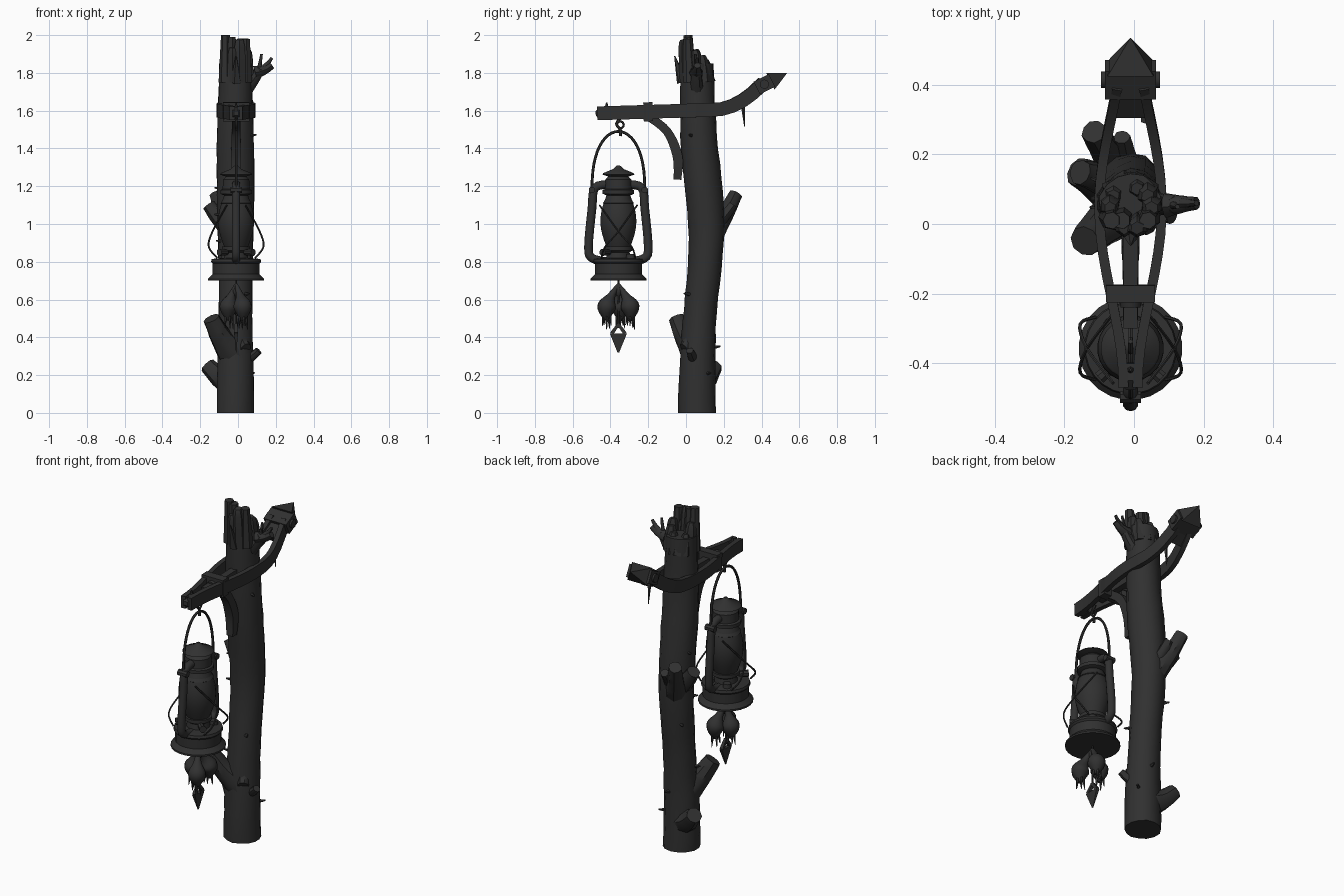
import bpy, bmesh, math, random
from mathutils import Vector

random.seed(4)
if "Cube" in bpy.data.objects:
    bpy.data.objects.remove(bpy.data.objects["Cube"])

# One flat colour for everything
charcoal = bpy.data.materials.new("charcoal")
charcoal.use_nodes = True
colour = (.03, .03, .03, 1)
charcoal.diffuse_color = colour
shader = next(node for node in charcoal.node_tree.nodes if node.type == "BSDF_PRINCIPLED")
shader.inputs["Base Color"].default_value = colour
shader.inputs["Roughness"].default_value = .8

parts = []
middle = -.01
UP, ACROSS = Vector((0, 0, 1)), Vector((0, 1, 0))


def smooth_path(points, steps):
    """Interpolate smoothly through the given vectors."""
    result = []
    for i in range(len(points) - 1):
        before, start, end = points[max(i - 1, 0)], points[i], points[i + 1]
        after = points[min(i + 2, len(points) - 1)]
        for step in range(steps):
            t = step / steps
            leave, arrive = (end - before) / 2, (after - start) / 2
            bend = (end - start) * 3 - leave * 2 - arrive
            twist = (start - end) * 2 + leave + arrive
            result.append(start + leave * t + bend * t * t + twist * t * t * t)
    return result + [points[-1]]


def loft(name, path, radii, sides=8, steps=3, squash=1, rough=0):
    """Sweep a section along a path; four sides make a rectangular bar."""
    if not isinstance(radii, list):
        radii = [radii] * len(path)
    points = smooth_path([Vector((*p, r)) for p, r in zip(path, radii)], steps)
    bm = bmesh.new()
    ridges = [1 + random.uniform(-rough, rough) for _ in range(sides)]
    corner = math.sqrt(2) if sides == 4 else 1
    rings, u = [], None
    for i, point in enumerate(points):
        ahead, behind = points[min(i + 1, len(points) - 1)], points[max(i - 1, 0)]
        along = (ahead.xyz - behind.xyz).normalized()
        if u is None:
            u = (ACROSS if abs(along.z) > .8 else UP).cross(along)
        u = (u - along * u.dot(along)).normalized()
        v = along.cross(u)
        ring = []
        for j, ridge in enumerate(ridges):
            angle = math.tau * (j + .5) / sides
            r = max(point.w, .001) * corner * ridge * (1 + random.uniform(-rough, rough) / 2)
            offset = u * math.cos(angle) + v * math.sin(angle) * squash
            ring.append(bm.verts.new(point.xyz + offset * r))
        rings.append(ring)
    for low, high in zip(rings, rings[1:]):
        for j in range(sides):
            bm.faces.new((low[j - 1], low[j], high[j], high[j - 1]))
    bm.faces.new(rings[0])
    bm.faces.new(rings[-1])
    bmesh.ops.recalc_face_normals(bm, faces=bm.faces)
    mesh = bpy.data.meshes.new(name)
    bm.to_mesh(mesh)
    bm.free()
    mesh.materials.append(charcoal)
    part = bpy.data.objects.new(name, mesh)
    bpy.context.collection.objects.link(part)
    parts.append(part)


def bar(name, start, end, start_radius, end_radius, sides=4, squash=1):
    loft(name, [start, end], [start_radius, end_radius], sides, 1, squash)


def trunk_axis(z):
    return Vector((middle, .06 + .05 * math.exp(-((z - .95) / .4) ** 2), z))


def stub(root, tip, radius, name="branch_stub"):
    """A broken branch that flares towards its root and curves upward."""
    root, tip = Vector(root), Vector(tip)
    bend = root.lerp(tip, .6) - UP * radius * .4
    loft(name, [root, bend, tip], [radius * 2, radius * 1.3, radius], 9, 4, rough=.06)


# Trunk and its splintered top
heights = [1.85 * i / 24 for i in range(25)]
loft("trunk", [trunk_axis(z) for z in heights],
     [.095 + .006 * math.cos(z * 5) for z in heights], 14, 1, rough=.05)
for i in range(10):
    angle = math.tau * i / 10
    foot = trunk_axis(1.75) + Vector((math.cos(angle), math.sin(angle), 0)) * .06
    top = 1.91 - .05 * math.sin(angle) + random.uniform(-.03, .03)
    loft("trunk_splinter", [foot, (foot.x, foot.y - .01, top - .04), (foot.x, foot.y - .015, top)],
         [.035, .03, .018], 6, 2, rough=.1)
for x, top in ((-.065, 2), (-.035, 1.99), (.04, 1.98)):
    bar("tall_splinter", (x, .02, 1.75), (x, .01, top), .038, .025, 7)
bar("bark_splinter", (middle, -.02, 1.75), (middle, -.06, 1.89), .03, .003, 5)

# Broken branches
stub(trunk_axis(1.65), (.12, .055, 1.82), .026)
stub((.09, .055, 1.8), (.18, .06, 1.84), .018)
stub((.11, .055, 1.81), (.125, .05, 1.9), .007)
stub((.14, .06, 1.83), (.18, .06, 1.88), .008)
stub(trunk_axis(.9), (-.115, .265, 1.16), .036)
stub(trunk_axis(.95), (-.035, .25, 1.1), .024)
stub(trunk_axis(.95), (-.155, .15, 1.1), .036)
stub(trunk_axis(.3), (-.14, -.05, .5), .046)
stub(trunk_axis(.15), (-.16, .15, .25), .044)
stub(trunk_axis(.25), (.11, .02, .33), .02)
stub(trunk_axis(.45), (.04, -.01, .34), .03)
for i in range(10):
    root = trunk_axis(.2 + i * .14)
    angle = random.uniform(0, math.tau)
    outward = Vector((math.cos(angle), math.sin(angle), .1))
    bar("twig", root + outward * .08, root + outward * .12, .012, .004, 5)


# Bracket: two bowed rails clasping the trunk
def on_rail(y, side=0):
    bow = .02 + .07 * math.cos((y - .05) * 3) ** 2
    return Vector((middle + side * bow, y, 1.6 + .03 * y + 2 * max(0, y - .15) ** 2))


tail, outward = Vector((middle, .375, 1.72)), Vector((0, .08, .04))
for side in (-1, 1):
    loft("bracket_rail", [on_rail(-.47 + .055 * i, side) for i in range(17)], .014, 4, 1, squash=2.6)
    hub = tail + outward / 2
    bar("tail_bolt", hub, hub + Vector((side * .085, 0, 0)), .025, .025, 10)
bar("rail_tail", on_rail(.32), tail + outward / 2, .04, .05, squash=.6)
bar("tail_block", tail, tail + outward, .074, .074, squash=.5)
bar("tail_point", tail + outward * .9, tail + outward * 2, .066, .001, squash=.75)
bar("front_clamp", on_rail(-.225), on_rail(-.175), .07, .07, squash=.72)
bar("clamp_bolt", on_rail(-.24), on_rail(-.22), .03, .034, 10)
bar("center_beam", on_rail(-.3), on_rail(0), .02, .02)
bar("front_cap", on_rail(-.4), on_rail(-.45), .032, .034)
bar("cap_tip", on_rail(-.45), on_rail(-.478), .034, .012)
pin = on_rail(-.42)
bar("cap_pin", pin, pin + UP * .055, .018, .004, 6)
bar("hanging_shred", (.03, .3, 1.64), (.03, .31, 1.515), .012, .002, 5)

# Curved brace below the rails
loft("brace", [(middle, -.2, 1.57), (middle, -.1, 1.49), (middle, -.045, 1.36), (middle, -.045, 1.235)],
     [.022, .023, .026, .02], 4, 5)

# Lantern frame of reference
lamp = Vector((middle, -.358, 0))


def at(x, y, z):
    return lamp + Vector((x, y, z))


def turned(name, heights, radii, sides=24):
    loft(name, [at(0, 0, z) for z in heights], radii, sides, 1)


# Hook, ring and carrying handle
loft("hook", [at(0, .02, 1.57), at(0, -.01, 1.53), at(0, .01, 1.5), at(0, .01, 1.465)], .008, 6)
bpy.ops.mesh.primitive_torus_add(location=at(0, .01, 1.525), rotation=(0, math.pi / 2, 0), major_radius=.018,
                                 minor_radius=.006, major_segments=20, minor_segments=6)
hook_ring = bpy.context.object
hook_ring.name = "hook_ring"
hook_ring.data.materials.append(charcoal)
parts.append(hook_ring)
arch = [math.pi * i / 24 for i in range(25)]
loft("handle", [at(0, .14 * math.cos(a), 1.17 + .32 * abs(math.sin(a)) ** .8) for a in arch], .0075, 6, 1)

# Lantern body
turned("lantern_base", [.7, .71, .735, .79, .8, .815, .82], [.149, .149, .125, .125, .134, .13, .07])
turned("burner", [.81, .85, .86, .88], [.066, .06, .075, .075])
rise = [i / 12 for i in range(13)]
turned("globe", [.87 + .29 * t for t in rise], [.06 + .036 * math.sin(math.pi * t) for t in rise])
turned("globe_collar", [1.1, 1.11, 1.13], [.07, .083, .07])
turned("chimney", [1.15, 1.16, 1.18, 1.185, 1.235, 1.26], [.06, .084, .084, .072, .07, .045])
turned("lantern_roof", [1.25, 1.262, 1.27, 1.29, 1.31], [.05, .086, .08, .03, .008])
for side in (-1, 1):
    tube = [(.06, .8), (.14, .82), (.158, .88), (.14, 1.08), (.125, 1.19), (.05, 1.21)]
    loft("side_tube", [at(0, side * y, z) for y, z in tube], .023, 10, 4)
    bar("handle_ear", at(-.03, side * .14, 1.18), at(.03, side * .14, 1.18), .018, .018, 8)
    bar("burner_knob", at(side * .05, -.05, .85), at(side * .09, -.085, .85), .016, .02, 8)
    bar("filler_cap", at(side * .055, .065, .8), at(side * .055, .065, .84), .026, .022, 10)
    # Crossed guard wires
    for turn in (-1, 1):
        wire = [(.05, .1, 1.1), (.125, 0, .96), (.145, -.07, .88), (.1, -.09, .82)]
        loft("guard_wire", [at(side * x, turn * y, z) for x, y, z in wire], .005, 6, 4)

# Hanging bulbs with roots
bar("charm_string", at(0, 0, .71), at(0, 0, .45), .005, .005, 6)
turned("string_knot", [.62, .64, .66, .68], [.01, .022, .02, .01], 8)
for reach in (Vector((.035, -.062, 0)), Vector((.025, .062, 0)), Vector((-.04, .01, 0))):
    heart = at(0, 0, .54) + reach
    loft("bulb", [at(0, 0, .68), heart + UP * .08 - reach * .4, heart + UP * .02, heart - UP * .05],
         [.009, .022, .05, .012], 10, 5)
    for i in range(5):
        angle = math.tau * i / 5
        spread = Vector((math.cos(angle), math.sin(angle), 0)) * .025
        root = heart + spread
        bar("root", root - UP * .02 - spread / 3, root - UP * random.uniform(.07, .1), .01, .002, 5)

# Flat pointed charm with an opening near its top
for side in (-1, 1):
    bar("charm_edge", at(0, 0, .47), at(0, side * .035, .42), .007, .01)
bar("charm_point", at(0, 0, .42), at(0, 0, .32), .01, .001, squash=4.5)

# Smooth the rounded parts and keep hard edges
bpy.ops.object.select_all(action="DESELECT")
for part in parts:
    part.select_set(True)
bpy.context.view_layer.objects.active = parts[0]
bpy.ops.object.shade_smooth_by_angle(angle=math.radians(40))
